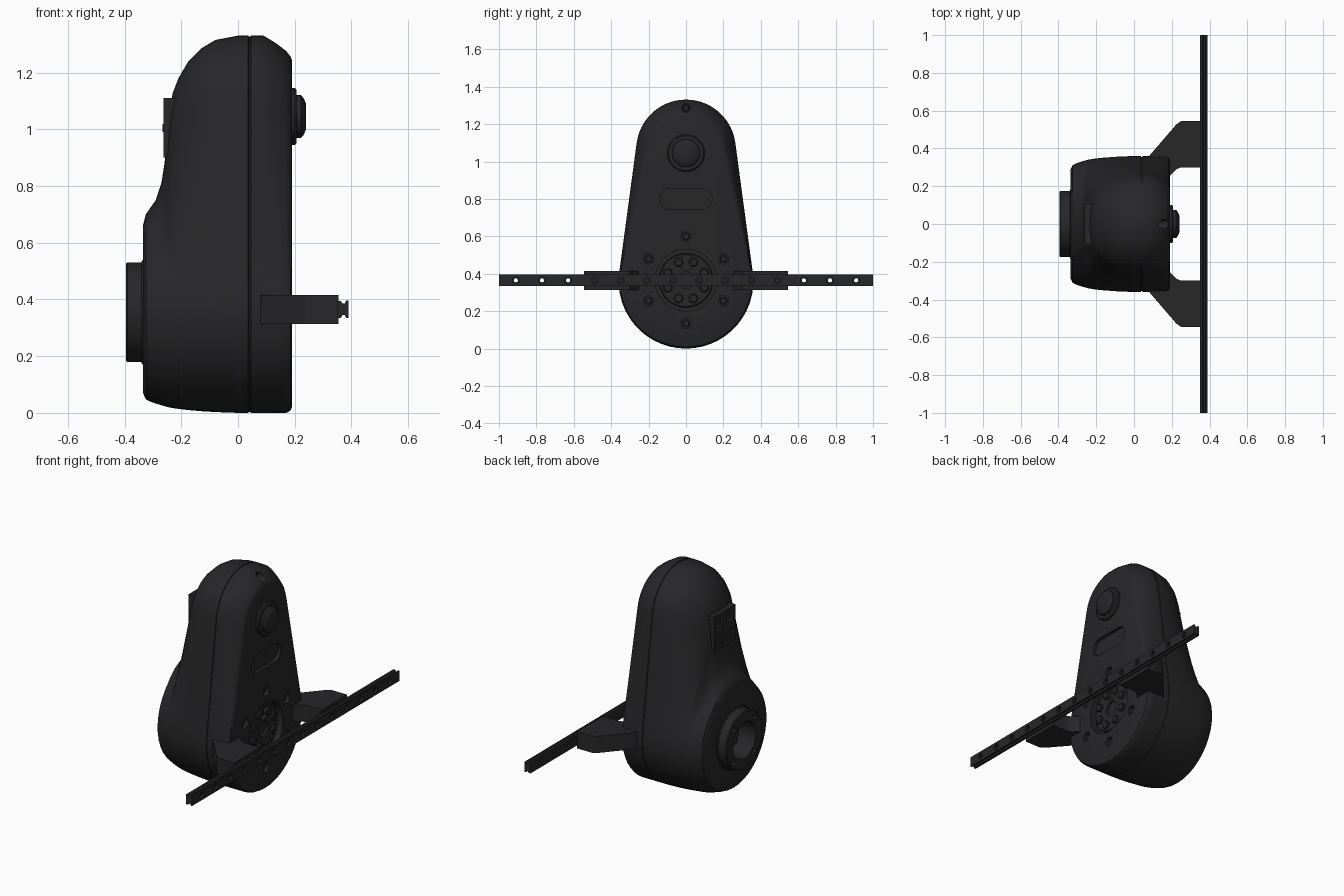
import bpy, bmesh
from math import pi, sin, cos, asin
from mathutils import Matrix, Vector

if "Cube" in bpy.data.objects:
    bpy.data.objects.remove(bpy.data.objects["Cube"])

mat = bpy.data.materials.new("black_plastic")
mat.diffuse_color = (0.02, 0.02, 0.022, 1)
mat.use_nodes = True
mat.node_tree.nodes["Principled BSDF"].inputs["Base Color"].default_value = mat.diffuse_color


def finish(name, bm):
    bmesh.ops.recalc_face_normals(bm, faces=bm.faces)
    me = bpy.data.meshes.new(name)
    bm.to_mesh(me)
    bm.free()
    ob = bpy.data.objects.new(name, me)
    bpy.context.collection.objects.link(ob)
    me.materials.append(mat)
    return ob


def loft(name, rings):
    bm = bmesh.new()
    vs = [[bm.verts.new(p) for p in ring] for ring in rings]
    n = len(vs[0])
    for a, b in zip(vs, vs[1:]):
        for i in range(n):
            bm.faces.new((a[i], a[(i + 1) % n], b[(i + 1) % n], b[i]))
    bm.faces.new(vs[0])
    bm.faces.new(vs[-1])
    return finish(name, bm)


def turned(name, profile, y, z, n=40):
    """Round part along x from (x, radius) pairs."""
    return loft(name, [[(x, y + r * cos(2 * pi * i / n), z + r * sin(2 * pi * i / n))
                        for i in range(n)] for x, r in profile])


def cyl(name, x0, x1, y, z, r, n=24):
    return turned(name, [(x0, r), (x1, r)], y, z, n)


def box(name, x0, x1, y0, y1, z0, z1):
    return loft(name, [[(x, y0, z0), (x, y1, z0), (x, y1, z1), (x, y0, z1)] for x in (x0, x1)])


def teardrop(x, z1, r1, z2, r2, n=28, m=10):
    """Section made of a big lower circle and a smaller upper circle joined by tangents."""
    a = asin(min(0.95, max(-0.95, (r1 - r2) / (z2 - z1))))
    top = [(r2 * cos(t), z2 + r2 * sin(t)) for t in (a + (pi - 2 * a) * i / n for i in range(n + 1))]
    low = [(r1 * cos(t), z1 + r1 * sin(t)) for t in (pi - a + (pi + 2 * a) * i / n for i in range(n + 1))]
    pts = []
    for arc, nxt in ((top, low), (low, top)):
        pts += arc
        p, q = Vector(arc[-1]), Vector(nxt[0])
        pts += [tuple(p.lerp(q, k / m)) for k in range(1, m)]
    return [(x, y, z) for y, z in pts]


def cut(ob, cutters):
    bpy.context.view_layer.objects.active = ob
    for c in cutters:
        c.hide_render = True
        mod = ob.modifiers.new("cut", 'BOOLEAN')
        mod.operation, mod.solver, mod.object = 'DIFFERENCE', 'EXACT', c
        bpy.ops.object.modifier_apply(modifier=mod.name)
        bpy.data.objects.remove(c)


# Main housing: x, lower radius, upper centre z, upper radius
sections = [
    (-.335, .29, .40, .26), (-.325, .312, .44, .26), (-.31, .32, .487, .235),
    (-.29, .327, .54, .21), (-.27, .333, .64, .17), (-.26, .336, .74, .135),
    (-.25, .339, .84, .115), (-.242, .341, .96, .11), (-.23, .343, 1.0, .128),
    (-.21, .346, 1.02, .16), (-.175, .35, 1.045, .195), (-.13, .354, 1.057, .228),
    (-.08, .357, 1.065, .25), (0, .36, 1.065, .265), (.036, .36, 1.065, .266),
    (.038, .356, 1.065, .262), (.044, .356, 1.065, .262), (.046, .36, 1.065, .266),
    (.09, .36, 1.065, .265), (.14, .36, 1.06, .24), (.17, .36, 1.055, .222),
    (.185, .352, 1.05, .207), (.19, .34, 1.05, .195)]
housing = loft("housing", [teardrop(x, .36, r1, z2, r2) for x, r1, z2, r2 in sections])

# Recesses in the front face and the rear bore
screws = [(0, .6), (0, .135)] + [(s * .2, z) for s in (-1, 1) for z in (.255, .48)]
slot = []
for k in range(32):
    t = 2 * pi * (k + .5) / 32
    slot.append((.085 * (1 if cos(t) > 0 else -1) + .055 * cos(t), .8 + .055 * sin(t)))
cutters = [cyl("hub_cut", .145, .25, 0, .365, .165, 48),
           loft("slot_cut", [[(x, y, z) for y, z in slot] for x in (.17, .25)]),
           cyl("bore_cut", -.45, -.28, 0, .355, .11, 40)]
cutters += [cyl("screw_cut", .165, .25, y, z, .028) for y, z in screws]
cutters.append(cyl("top_screw_cut", .11, .25, 0, 1.285, .024))
cut(housing, cutters)

# Screws in the housing
for y, z in screws:
    turned("housing_screw", [(.16, .02), (.174, .02), (.178, .015)], y, z, 16)
turned("top_screw", [(.1, .018), (.12, .018), (.124, .013)], 0, 1.285, 16)

# Output hub inside the front recess
hub = turned("output_hub", [(.13, .145), (.165, .145), (.17, .14)], 0, .365, 48)
cut(hub, [cyl("hole_cut", .15, .25, 0, .46, .04),
          cyl("centre_cut", .155, .25, 0, .365, .045)])
for k in range(8):
    t = pi / 8 + k * pi / 4
    turned("hub_bolt", [(.16, .024), (.18, .024), (.184, .019)],
           .105 * cos(t), .365 + .105 * sin(t), 16)

# Front push button with collar
turned("button_collar", [(.18, .1), (.2, .1), (.207, .093), (.207, .075)], 0, 1.045, 48)
turned("button", [(.2, .075), (.222, .075), (.232, .064), (.24, .045)], 0, 1.045, 48)

# Rear flange with bore and screw holes
turned("rear_lip", [(-.34, .18), (-.33, .19)], 0, .355, 48)
flange = turned("rear_flange", [(-.395, .17), (-.39, .176), (-.32, .176)], 0, .355, 64)
lip = bpy.data.objects["rear_lip"]
cut(lip, [cyl("bore_cut", -.45, -.2, 0, .355, .11, 40)])
cut(flange, [cyl("bore_cut", -.45, -.2, 0, .355, .11, 40)] +
    [cyl("hole_cut", -.45, -.37, .143 * cos(t), .355 + .143 * sin(t), .014, 16)
     for t in (pi / 4 + k * pi / 2 for k in range(4))])
for k in range(4):
    t = pi / 4 + k * pi / 2
    cyl("bore_pin", -.31, -.275, .06 * cos(t), .355 + .06 * sin(t), .015, 16)

# Rear connector panel
panel = box("connector_panel", -.262, -.18, -.105, .105, .9, 1.11)
cut(panel, [box("port_cut", -.3, -.245, y - .035, y + .035, z - .028, z + .028)
            for y in (-.05, .05) for z in (.95, 1.06)])
turned("panel_button", [(-.25, .014), (-.266, .014)], 0, 1.005, 16)

# Side brackets carrying the rail
plan = [(.08, .28), (.08, .36), (.225, .528), (.25, .545), (.355, .545),
        (.355, .3), (.25, .3), (.225, .29), (.185, .25)]
for s, side in ((1, "left"), (-1, "right")):
    loft(side + "_bracket", [[(x, s * y, z) for x, y in plan] for z in (.313, .415)])

# Linear rail with a waisted profile and a row of stepped holes
half = [(.35, .03), (.362, .03), (.369, .02), (.376, .02), (.382, .031), (.39, .031)]
prof = [(x, .365 + w) for x, w in half] + [(x, .365 - w) for x, w in reversed(half)]
rail = loft("rail", [[(x, y, z) for x, z in prof] for y in (-1, 1)])
cut(rail, [turned("rail_cut", [(.3, .011), (.377, .011), (.377, .018), (.42, .018)],
                  -.91 + .14 * k, .365, 16) for k in range(14)])

# Smooth shading with sharp edges kept
for ob in bpy.context.scene.objects:
    ob.select_set(True)
bpy.context.view_layer.objects.active = housing
bpy.ops.object.shade_smooth_by_angle(angle=0.6)
